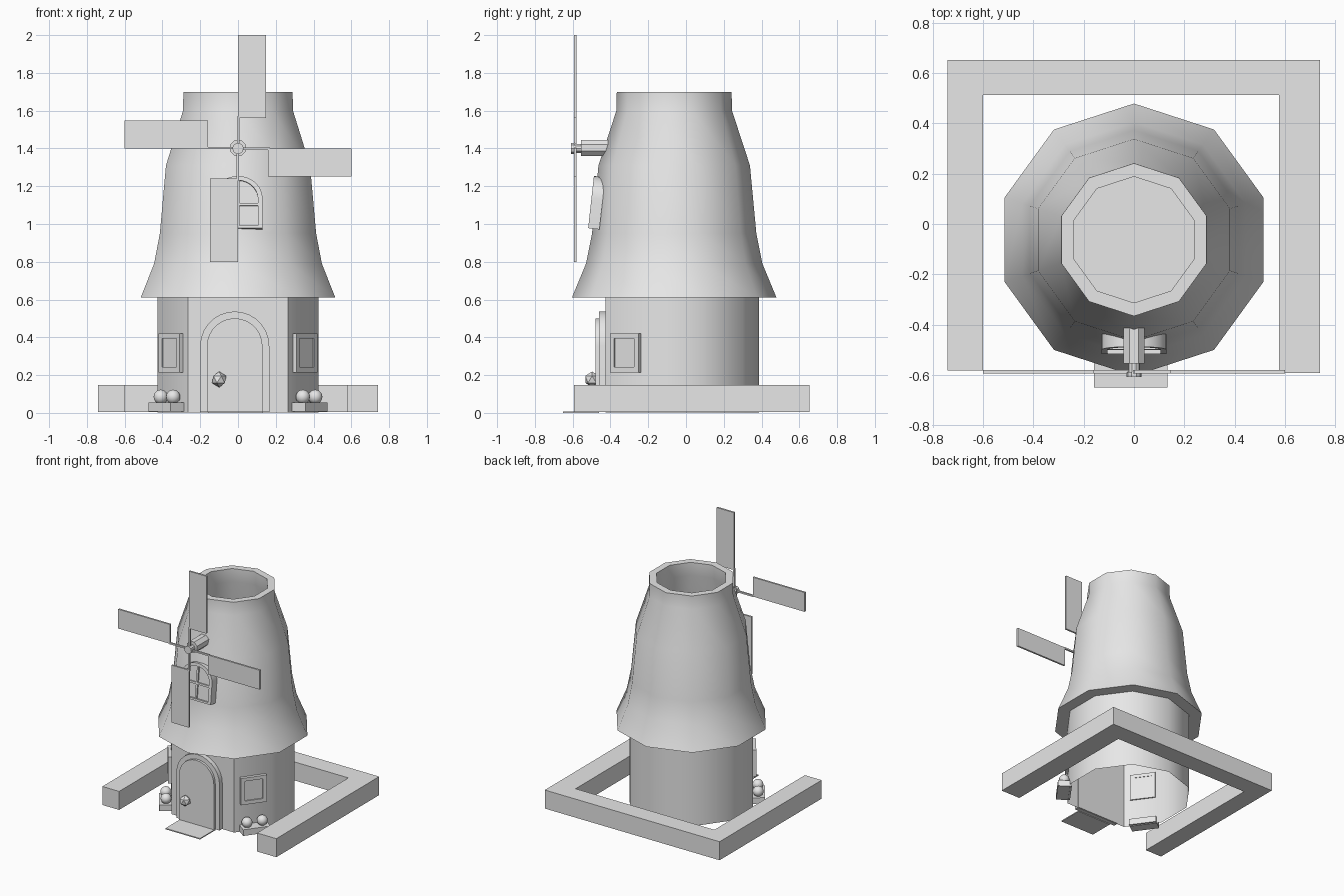
import bpy, bmesh, math
from mathutils import Matrix

cube = bpy.data.objects.get("Cube")
if cube:
    bpy.data.objects.remove(cube)

grey = bpy.data.materials.new("plain_grey")
grey.use_nodes = True
grey.diffuse_color = (0.8, 0.8, 0.8, 1)
grey.node_tree.nodes["Principled BSDF"].inputs["Base Color"].default_value = (0.8, 0.8, 0.8, 1)

CENTRE_Y = -0.0625
STEP = math.radians(36)


def finish(name, bm, matrix=Matrix(), smooth=None):
    bmesh.ops.recalc_face_normals(bm, faces=bm.faces)
    bm.transform(matrix)
    mesh = bpy.data.meshes.new(name)
    bm.to_mesh(mesh)
    bm.free()
    mesh.materials.append(grey)
    obj = bpy.data.objects.new(name, mesh)
    bpy.context.collection.objects.link(obj)
    if smooth:
        bpy.ops.object.select_all(action='DESELECT')
        obj.select_set(True)
        bpy.context.view_layer.objects.active = obj
        bpy.ops.object.shade_smooth_by_angle(angle=math.radians(smooth))
    return obj


def box(name, x, y, z, matrix=Matrix()):
    bm = bmesh.new()
    bmesh.ops.create_cube(bm, size=1)
    for v in bm.verts:
        v.co = [(a + b) / 2 + c * (b - a) for (a, b), c in zip((x, y, z), v.co)]
    return finish(name, bm, matrix)


def bridge(bm, a, b):
    for i in range(len(a)):
        j = (i + 1) % len(a)
        bm.faces.new((a[i], a[j], b[j], b[i]))


def plate(name, outline, y0, y1, matrix=Matrix()):
    bm = bmesh.new()
    front, back = [[bm.verts.new((x, y, z)) for x, z in outline] for y in (y0, y1)]
    bm.faces.new(front)
    bm.faces.new(back)
    bridge(bm, front, back)
    return finish(name, bm, matrix, 30)


def frame(name, outer, inner, y0, y1, matrix=Matrix()):
    bm = bmesh.new()
    loops = [[bm.verts.new((x, y, z)) for x, z in line]
             for line, y in ((outer, y0), (inner, y0), (inner, y1), (outer, y1))]
    for i in range(4):
        bridge(bm, loops[i], loops[(i + 1) % 4])
    return finish(name, bm, matrix, 30)


def arch(half, base, spring, rise, x=0, n=14):
    curve = [(x + half * math.cos(math.pi * i / n), spring + rise * math.sin(math.pi * i / n))
             for i in range(n + 1)]
    return [(x + half, base)] + curve + [(x - half, base)]


def rect(half, z0, z1):
    return [(half, z0), (half, z1), (-half, z1), (-half, z0)]


def decagon(bm, r, z, skip=()):
    return [bm.verts.new((r * math.sin(k * STEP), CENTRE_Y + r * math.cos(k * STEP), z))
            for k in range(10) if k not in skip]


def cylinder(name, r, y0, y1, sides, z):
    bm = bmesh.new()
    bmesh.ops.create_cone(bm, cap_ends=True, segments=sides, radius1=r, radius2=r, depth=y1 - y0)
    turn = Matrix.Rotation(math.pi / 2, 4, 'X') @ Matrix.Rotation(math.pi / sides, 4, 'Z')
    return finish(name, bm, Matrix.Translation((0, (y0 + y1) / 2, z)) @ turn)


# Lower tower: open below, closed above, with one wide flat front
bm = bmesh.new()
low = decagon(bm, 0.4495, 0.003, (5,))
high = decagon(bm, 0.4495, 0.612, (5,))
bridge(bm, low, high)
bm.faces.new(high)
finish("lower_tower", bm, smooth=40)

# Upper tower: hollow flared shell
profile = [(0.5417, 0.61), (0.467, 0.79), (0.435, 0.95), (0.401, 1.31), (0.306, 1.6), (0.304, 1.7)]
wall = 0.053
section = profile + [(r - wall, z) for r, z in reversed(profile[1:])] + [(0.44, 0.61)]
bm = bmesh.new()
rings = [decagon(bm, r, z) for r, z in section]
for i in range(len(rings)):
    bridge(bm, rings[i], rings[(i + 1) % len(rings)])
finish("upper_tower", bm, smooth=40)

# Surrounding low wall, open to the front
bm = bmesh.new()
outline = [(-0.742, -0.583), (-0.742, 0.653), (0.74, 0.653), (0.74, -0.593),
           (0.577, -0.593), (0.577, 0.513), (-0.6, 0.513), (-0.6, -0.583)]
bottom, top = [[bm.verts.new((x, y, z)) for x, y in outline] for z in (0.005, 0.147)]
bm.faces.new(bottom)
bm.faces.new(top)
bridge(bm, bottom, top)
finish("yard_wall", bm)

# Door, surround, knob and mat
door_x = -0.0175
frame("door_surround", arch(0.183, 0.005, 0.354, 0.183, door_x),
      arch(0.147, 0.005, 0.354, 0.147, door_x), -0.46, -0.42)
plate("door", arch(0.147, 0.005, 0.354, 0.147, door_x), -0.478, -0.42)
bm = bmesh.new()
bmesh.ops.create_icosphere(bm, subdivisions=1, radius=0.042)
finish("door_knob", bm, Matrix.Translation((-0.1, -0.497, 0.177)))
box("door_mat", (-0.16, 0.133), (-0.65, -0.46), (0, 0.008))

# Lower windows and planters on the two front diagonal faces
for side, sign in (("left", 1), ("right", -1)):
    m = Matrix.Translation((0, CENTRE_Y, 0)) @ Matrix.Rotation(sign * 1.5 * STEP, 4, 'Z')
    frame(side + "_window_frame", rect(0.094, 0.215, 0.42), rect(0.066, 0.243, 0.394),
          -0.451, -0.418, m)
    plate(side + "_window_pane", rect(0.068, 0.24, 0.396), -0.442, -0.422, m)
    box(side + "_planter", (-0.1, 0.1), (-0.513, -0.413), (0.008, 0.055), m)
    for i, x in enumerate((-0.056, 0.056)):
        bm = bmesh.new()
        bmesh.ops.create_uvsphere(bm, u_segments=16, v_segments=10, radius=0.038)
        finish(f"{side}_planter_bush_{i + 1}", bm, m @ Matrix.Translation((x, -0.465, 0.085)), 40)

# Arched upper window, leaning back with the tower
m = Matrix.Translation((0, -0.518, 0.978)) @ Matrix.Rotation(-0.11, 4, 'X')
frame("upper_window_frame", arch(0.13, 0, 0.16, 0.118), arch(0.106, 0.014, 0.155, 0.1), 0, 0.06, m)
plate("upper_window_pane", arch(0.108, 0.01, 0.155, 0.102), 0.016, 0.058, m)
box("upper_window_upright", (-0.007, 0.007), (0.004, 0.02), (0.01, 0.256), m)
box("upper_window_crossbar", (-0.107, 0.107), (0.004, 0.02), (0.12, 0.134), m)

# Sail axle and hub
AXLE_Z = 1.4
cylinder("axle_housing", 0.046, -0.555, -0.41, 8, AXLE_Z + 0.003)
cylinder("axle", 0.024, -0.6, -0.55, 10, AXLE_Z)
cylinder("sail_hub", 0.03, -0.608, -0.588, 10, AXLE_Z)

# Four sails, each hanging off one side of its arm
for i in range(4):
    m = Matrix.Translation((0, 0, AXLE_Z)) @ Matrix.Rotation(i * math.pi / 2, 4, 'Y')
    box(f"sail_{i + 1}", (0, 0.148), (-0.594, -0.58), (0.16, 0.6), m)
    box(f"sail_arm_{i + 1}", (-0.004, 0.008), (-0.594, -0.581), (0, 0.17), m)
